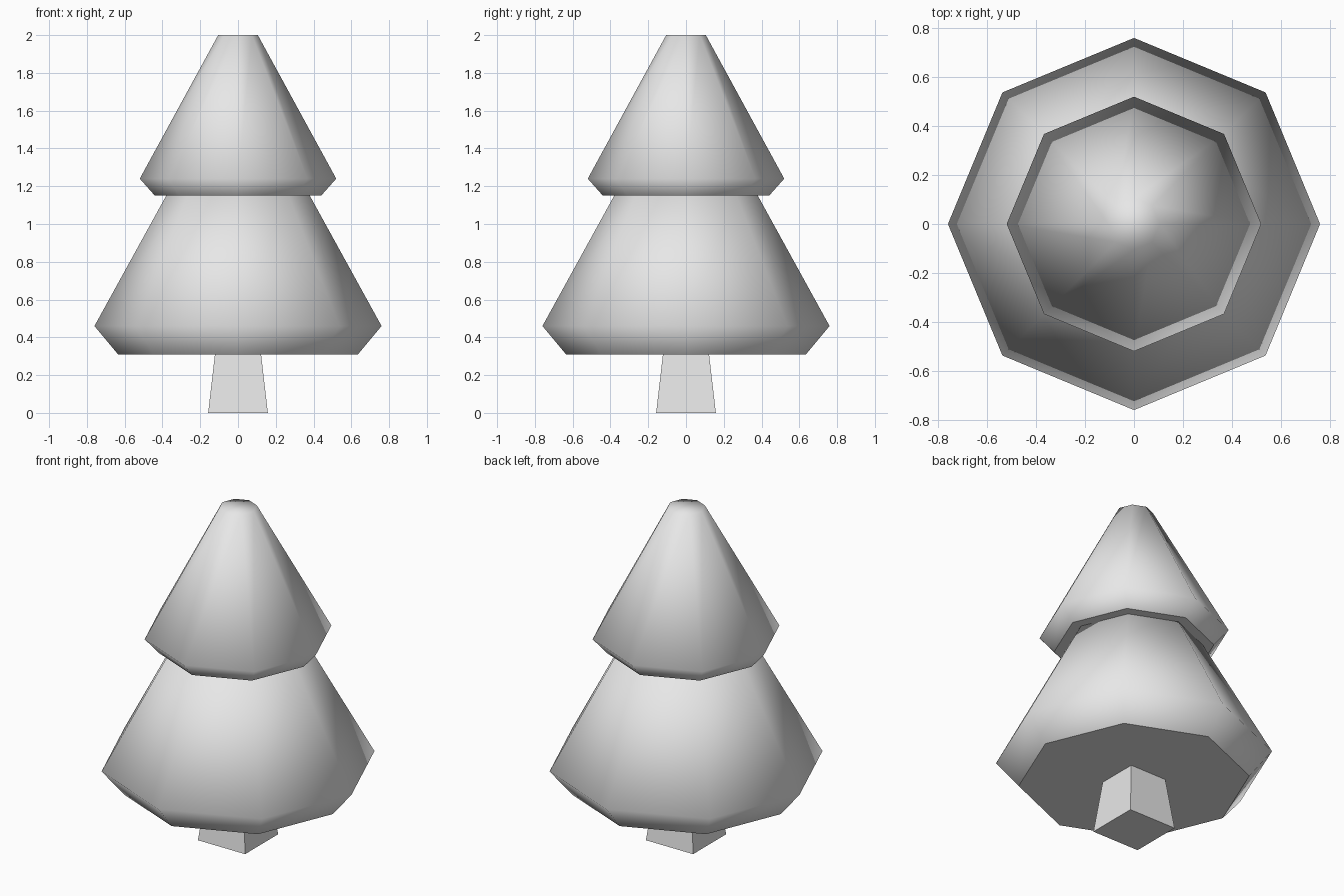
import bpy
import bmesh
from math import cos, sin, radians

cube = bpy.data.objects.get("Cube")
if cube:
    bpy.data.objects.remove(cube, do_unlink=True)

grey = bpy.data.materials.new("light_grey")
grey.use_nodes = True
grey.diffuse_color = (0.8, 0.8, 0.8, 1)
grey.node_tree.nodes["Principled BSDF"].inputs["Base Color"].default_value = grey.diffuse_color


def lathe(name, profile, sides, start=0, smooth=False):
    """Closed solid with a polygonal cross-section; profile lists (radius, z) upwards."""
    bm = bmesh.new()
    angles = [radians(start + 360 * i / sides) for i in range(sides)]
    rings = [[bm.verts.new((r * cos(a), r * sin(a), z)) for a in angles]
             for r, z in profile]
    for low, high in zip(rings, rings[1:]):
        for i in range(sides):
            j = (i + 1) % sides
            bm.faces.new((low[i], low[j], high[j], high[i])).smooth = smooth
    # The base stays flat while the cap blends into the sides
    bm.faces.new(rings[0][::-1]).smooth = False
    bm.faces.new(rings[-1]).smooth = smooth
    mesh = bpy.data.meshes.new(name)
    bm.to_mesh(mesh)
    bm.free()
    mesh.materials.append(grey)
    obj = bpy.data.objects.new(name, mesh)
    bpy.context.collection.objects.link(obj)
    return obj


# Square tapered trunk
root2 = 2 ** 0.5
lathe("trunk", [(0.158 * root2, 0), (0.122 * root2, 0.31)], 4, start=45)

# Two octagonal foliage tiers, each with a bevelled lower rim
lathe("lower_foliage", [(0.635, 0.31), (0.76, 0.46), (0.38, 1.15)], 8, smooth=True)
lathe("upper_foliage", [(0.44, 1.15), (0.52, 1.24), (0.105, 2.0)], 8, smooth=True)
